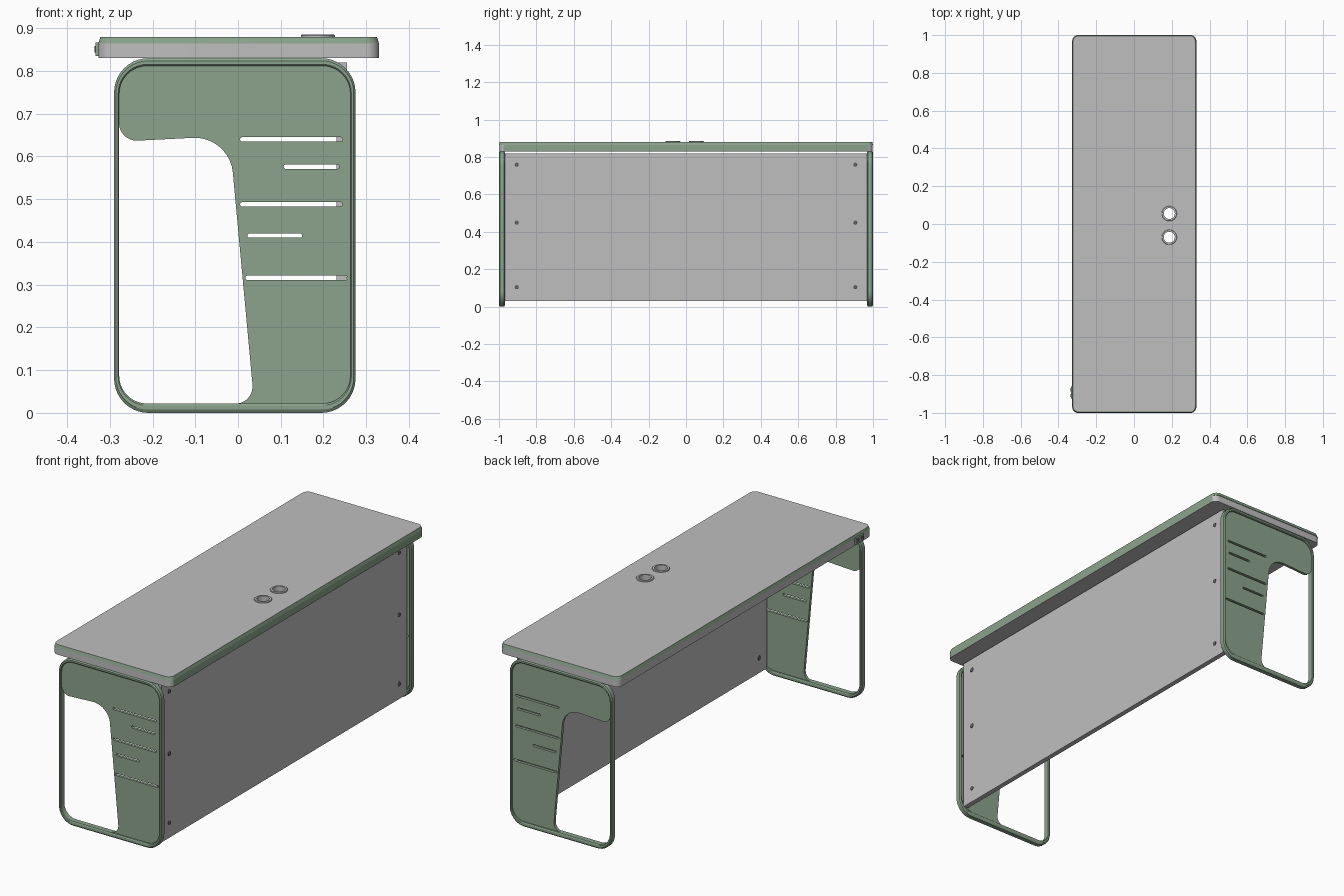
import bpy, bmesh, math
from mathutils import Vector

if "Cube" in bpy.data.objects:
    bpy.data.objects.remove(bpy.data.objects["Cube"])


def material(name, r, g, b):
    m = bpy.data.materials.new(name)
    m.diffuse_color = (r, g, b, 1)
    m.use_nodes = True
    m.node_tree.nodes["Principled BSDF"].inputs["Base Color"].default_value = m.diffuse_color
    return m


GREY = material("light_grey", 0.52, 0.52, 0.52)
GREEN = material("sage_green", 0.26, 0.37, 0.265)
DARK = material("dark_grey", 0.12, 0.12, 0.12)


def finish(name, bm, mats, rule=None):
    bmesh.ops.remove_doubles(bm, verts=bm.verts[:], dist=1e-5)
    bmesh.ops.recalc_face_normals(bm, faces=bm.faces[:])
    bm.normal_update()
    if rule:
        for f in bm.faces:
            f.material_index = rule(f)
    me = bpy.data.meshes.new(name)
    bm.to_mesh(me)
    bm.free()
    for m in mats:
        me.materials.append(m)
    me.shade_smooth()
    me.set_sharp_from_angle(angle=math.radians(30))
    ob = bpy.data.objects.new(name, me)
    bpy.context.collection.objects.link(ob)
    return ob


def rounded(corners, seg=10):
    """Polygon of (a, b, d) corners, each rounded over tangent distance d."""
    pts, n = [], len(corners)
    for i, (a, b, d) in enumerate(corners):
        p = Vector((a, b))
        if d == 0:
            pts.append(p)
            continue
        s = p + (Vector(corners[i - 1][:2]) - p).normalized() * d
        e = p + (Vector(corners[(i + 1) % n][:2]) - p).normalized() * d
        h1, h2 = s.lerp(p, 0.55), e.lerp(p, 0.55)
        for k in range(seg + 1):
            t = k / seg
            pts.append(s * (1 - t) ** 3 + h1 * 3 * t * (1 - t) ** 2
                       + h2 * 3 * t * t * (1 - t) + e * t ** 3)
    return pts


def rect(x0, x1, y0, y1, d, seg=10):
    return rounded([(x0, y0, d), (x1, y0, d), (x1, y1, d), (x0, y1, d)], seg)


def circle(x, y, r, n=32):
    return [Vector((x + r * math.cos(k * math.tau / n),
                    y + r * math.sin(k * math.tau / n))) for k in range(n)]


def plate(outlines, lo, hi):
    """Flat plate between heights lo and hi; later outlines cut holes."""
    cu = bpy.data.curves.new("outline", 'CURVE')
    cu.dimensions, cu.fill_mode = '2D', 'BOTH'
    cu.extrude = (hi - lo) / 2
    for pts in outlines:
        sp = cu.splines.new('POLY')
        sp.points.add(len(pts) - 1)
        for q, p in zip(sp.points, pts):
            q.co = (p.x, p.y, 0, 1)
        sp.use_cyclic_u = True
    ob = bpy.data.objects.new("outline", cu)
    bpy.context.collection.objects.link(ob)
    dg = bpy.context.evaluated_depsgraph_get()
    me = bpy.data.meshes.new_from_object(ob.evaluated_get(dg))
    bm = bmesh.new()
    bm.from_mesh(me)
    bpy.data.objects.remove(ob)
    bpy.data.curves.remove(cu)
    bpy.data.meshes.remove(me)
    for v in bm.verts:
        v.co.z += (lo + hi) / 2
    return bm


def ring(outer, inner, section):
    """Sweep a section of (blend outer to inner, height) round two loops."""
    bm = bmesh.new()
    rows = [[bm.verts.new((*o.lerp(i, u), h)) for o, i in zip(outer, inner)]
            for u, h in section]
    n = len(outer)
    for r, row in enumerate(rows):
        prev = rows[r - 1]
        for k in range(n):
            j = (k + 1) % n
            bm.faces.new((prev[k], prev[j], row[j], row[k]))
    return bm


def stand_up(bm, y):
    for v in bm.verts:
        v.co = (v.co.x, y + v.co.z, v.co.y)
    return bm


def box(x0, x1, y0, y1, z0, z1):
    bm = bmesh.new()
    bmesh.ops.create_cube(bm, size=1)
    for v in bm.verts:
        v.co = (x1 if v.co.x > 0 else x0, y1 if v.co.y > 0 else y0,
                z1 if v.co.z > 0 else z0)
    return bm


# End legs: rounded hoop with a cut-out, slotted panel inside
hoop_out = rect(-0.29, 0.275, 0.0, 0.83, 0.08)
hoop_in = rect(-0.278, 0.263, 0.022, 0.812, 0.065)
hoop_mid = [o.lerp(i, 0.6) for o, i in zip(hoop_out, hoop_in)]
hoop_section = [(0, -0.011), (0, 0.011), (0.35, 0.016), (0.8, 0.016),
                (1, 0.013), (1, -0.013), (0.8, -0.016), (0.35, -0.016)]
opening = rounded([(-0.279, 0.0215, 0.065), (0.038, 0.0215, 0.045),
                   (-0.02, 0.648, 0.085), (-0.275, 0.635, 0.04),
                   (-0.279, 0.685, 0)])
slots = [(0.005, 0.245, 0.64), (0.107, 0.237, 0.576), (0.005, 0.245, 0.488),
         (0.022, 0.15, 0.415), (0.017, 0.256, 0.316)]
holes = [rect(a, b, z - 0.005, z + 0.005, 0.0045, 4) for a, b, z in slots]
for side, y in (("front", -0.984), ("back", 0.984)):
    finish(side + "_leg_hoop",
           stand_up(ring(hoop_out, hoop_in, hoop_section), y), [GREEN])
    finish(side + "_leg_panel",
           stand_up(plate([hoop_mid, opening] + holes, -0.007, 0.007), y), [GREEN])

# Privacy panel between the legs, with screws through it
finish("privacy_panel", box(0.23, 0.255, -0.967, 0.967, 0.03, 0.82), [GREY])
for y in (-0.905, 0.905):
    for z in (0.105, 0.45, 0.76):
        finish("panel_screw",
               ring(circle(y, z, 0.011, 16), circle(y, z, 0.0005, 16),
                    [(0, 0.227), (0, 0.257), (0.3, 0.259), (1, 0.259), (1, 0.227)]),
               [DARK])
        ob = bpy.context.collection.objects[-1]
        for v in ob.data.vertices:
            v.co = (v.co.z, v.co.x, v.co.y)

# Desktop: grey body, green tapered rim, grey top face, two cable holes
cable = [(0.187, 0.055), (0.187, -0.07)]
cuts = [circle(x, y, 0.032) for x, y in cable]
body = plate([rect(-0.327, 0.33, -0.997, 0.997, 0.03)] + cuts, 0.83, 0.864)
finish("desktop_body", body, [GREY, GREEN], lambda f: int(f.normal.x > 0.95
       and f.calc_center_median().x > 0.3))
rim = plate([rect(-0.327, 0.33, -1.0, 1.0, 0.03)] + cuts, 0.864, 0.88)
for v in rim.verts:
    if v.co.z > 0.87 and (abs(v.co.x) > 0.26 or abs(v.co.y) > 0.9):
        v.co.x *= 0.985
        v.co.y *= 0.996
finish("desktop_top", rim, [GREEN, GREY], lambda f: int(abs(f.normal.z) > 0.9))

# Cable grommets
for x, y in cable:
    finish("cable_grommet",
           ring(circle(x, y, 0.04), circle(x, y, 0.029),
                [(0, 0.88), (0, 0.883), (0.2, 0.885), (1, 0.885),
                 (1, 0.83), (0.8, 0.83), (0.8, 0.88)]), [GREY])

# Height control on the sitting edge
finish("control_box", box(-0.334, -0.32, -0.925, -0.86, 0.835, 0.867), [GREEN])
for y in (-0.908, -0.877):
    finish("control_button", box(-0.3355, -0.333, y - 0.009, y + 0.009, 0.843, 0.859), [DARK])
